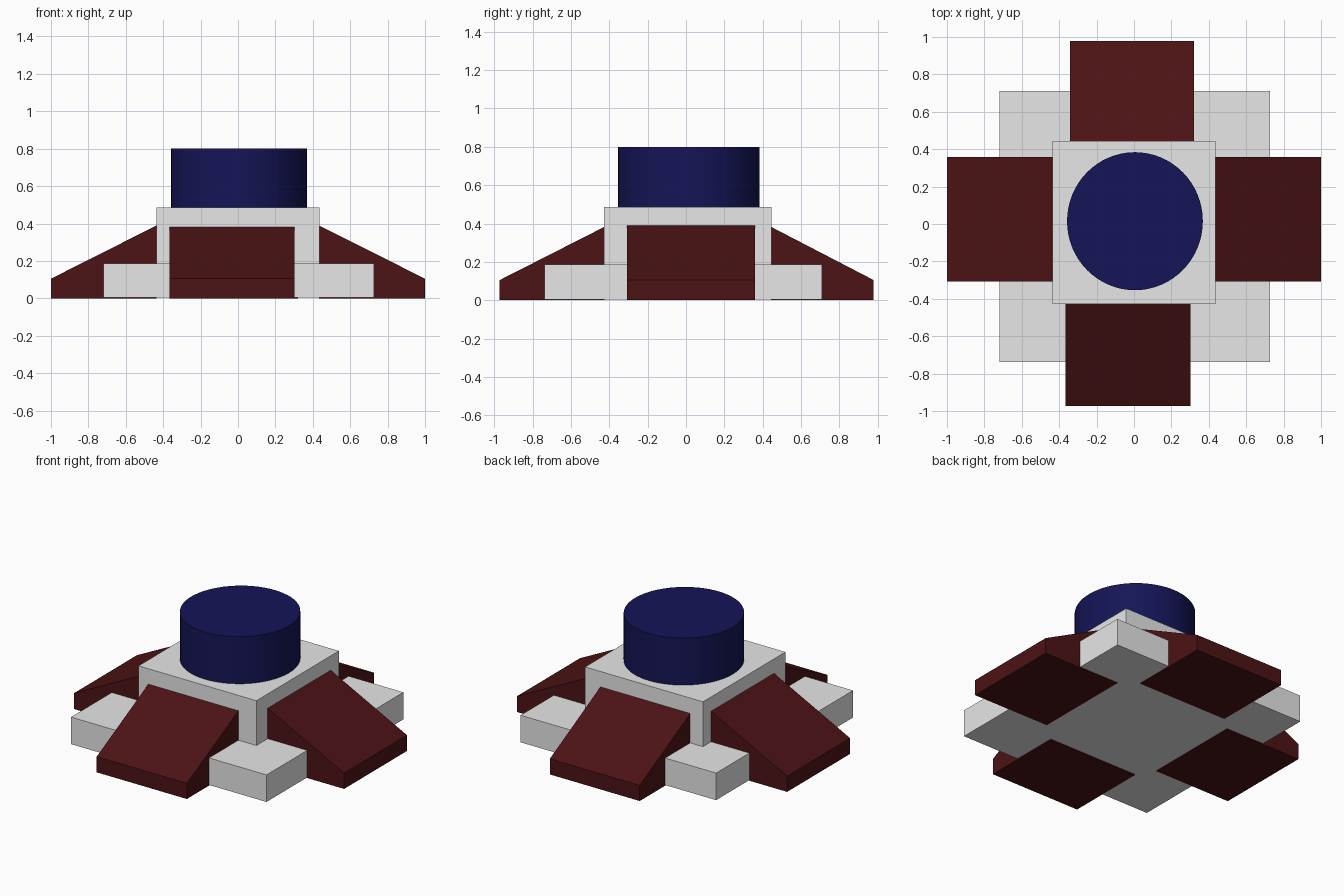
import bpy
import bmesh

cube = bpy.data.objects.get("Cube")
if cube:
    bpy.data.objects.remove(cube, do_unlink=True)


def material(name, rgb):
    m = bpy.data.materials.new(name)
    m.use_nodes = True
    m.diffuse_color = (*rgb, 1)
    m.node_tree.nodes["Principled BSDF"].inputs["Base Color"].default_value = (*rgb, 1)
    return m


GREY = material("light grey", (0.8, 0.8, 0.8))
RED = material("dark red", (0.072, 0.0065, 0.0075))
BLUE = material("navy blue", (0.0072, 0.0072, 0.095))


def finish(bm, name, mat):
    bmesh.ops.recalc_face_normals(bm, faces=bm.faces[:])
    mesh = bpy.data.meshes.new(name)
    bm.to_mesh(mesh)
    bm.free()
    mesh.materials.append(mat)
    ob = bpy.data.objects.new(name, mesh)
    bpy.context.collection.objects.link(ob)
    return ob


def box(name, x, y, z, mat):
    """Box spanning the given (low, high) ranges."""
    bm = bmesh.new()
    bmesh.ops.create_cube(bm, size=1)
    for v in bm.verts:
        v.co = [r[0] + (c + 0.5) * (r[1] - r[0]) for c, r in zip(v.co, (x, y, z))]
    return finish(bm, name, mat)


def ramp(name, axis, outer, inner, side, top):
    """Sloped wedge running along an axis, extruded across the side range."""
    profile = [(outer, 0), (inner, 0), (inner, top), (outer, 0.105)]
    bm = bmesh.new()
    verts = []
    for a, z in profile:
        verts.append(bm.verts.new((a, side[0], z) if axis == "x" else (side[0], a, z)))
    face = bm.faces.new(verts)
    out = bmesh.ops.extrude_face_region(bm, geom=[face])
    width = side[1] - side[0]
    moved = [g for g in out["geom"] if isinstance(g, bmesh.types.BMVert)]
    bmesh.ops.translate(bm, verts=moved, vec=(0, width, 0) if axis == "x" else (width, 0, 0))
    return finish(bm, name, RED)


# Stepped body
box("base_slab", (-0.72, 0.727), (-0.737, 0.71), (0.004, 0.185), GREY)
box("centre_block", (-0.437, 0.435), (-0.427, 0.445), (0.185, 0.485), GREY)

# Four ramps
ramp("front_ramp", "y", -0.972, -0.425, (-0.365, 0.302), 0.383)
ramp("back_ramp", "y", 0.979, 0.443, (-0.343, 0.322), 0.383)
ramp("right_ramp", "x", -1.0, -0.435, (-0.307, 0.359), 0.39)
ramp("left_ramp", "x", 1.0, 0.433, (-0.307, 0.359), 0.39)

# Round drum on top
bm = bmesh.new()
bmesh.ops.create_cone(bm, cap_ends=True, segments=64, radius1=1, radius2=1, depth=1)
for v in bm.verts:
    v.co = (0.005 + 0.363 * v.co.x, 0.015 + 0.369 * v.co.y, 0.64 + 0.32 * v.co.z)
drum = finish(bm, "top_drum", BLUE)
bpy.ops.object.select_all(action="DESELECT")
drum.select_set(True)
bpy.context.view_layer.objects.active = drum
bpy.ops.object.shade_smooth_by_angle()
